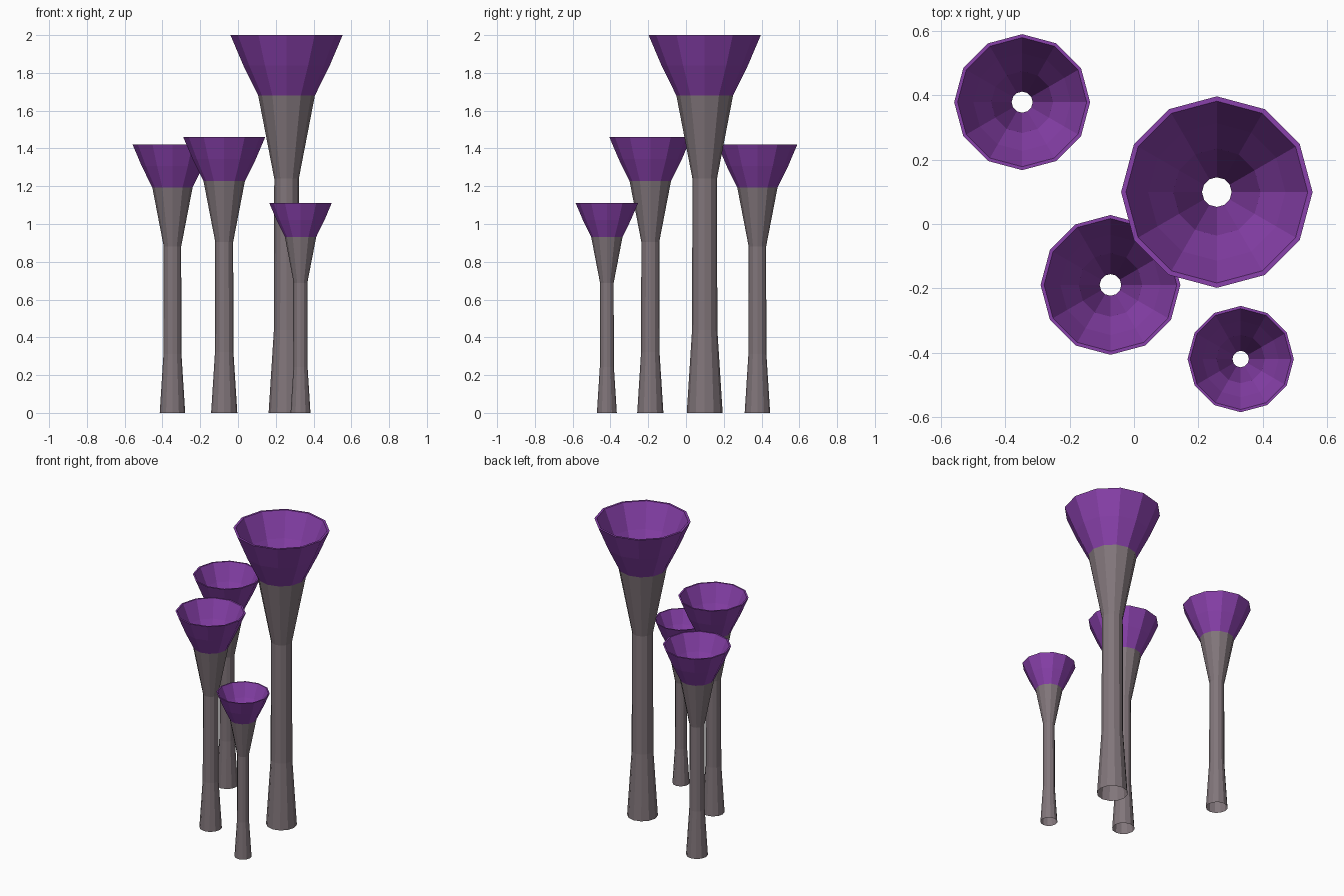
import bpy, bmesh, math

if "Cube" in bpy.data.objects:
    bpy.data.objects.remove(bpy.data.objects["Cube"])

SIDES = 12


def material(name, rgb):
    m = bpy.data.materials.new(name)
    m.diffuse_color = (*rgb, 1)
    m.use_nodes = True
    m.node_tree.nodes["Principled BSDF"].inputs["Base Color"].default_value = m.diffuse_color
    return m


GREY = material("grey stalk", (0.22, 0.18, 0.195))
PURPLE = material("purple cup", (0.25, 0.052, 0.41))

# Profiles of the tallest trumpet as (radius, height)
STALK = [(0.095, 0), (0.067, 0.44), (0.065, 1.24), (0.150, 1.68)]
CUP = [(0.150, 1.68), (0.229, 1.84), (0.297, 2.0)]
LINING = [(0.282, 2.0), (0.213, 1.84), (0.135, 1.69), (0.046, 1.24)]


def revolve(name, profile, mat, place, scale):
    """Spin a profile into a faceted open shell."""
    bm = bmesh.new()
    rings = []
    for r, z in profile:
        rings.append([bm.verts.new((r * math.cos(i * math.tau / SIDES),
                                    r * math.sin(i * math.tau / SIDES), z))
                      for i in range(SIDES)])
    for low, high in zip(rings, rings[1:]):
        for i in range(SIDES):
            j = (i + 1) % SIDES
            bm.faces.new((low[i], low[j], high[j], high[i]))
    me = bpy.data.meshes.new(name)
    bm.to_mesh(me)
    bm.free()
    me.materials.append(mat)
    ob = bpy.data.objects.new(name, me)
    ob.location = (*place, 0)
    ob.scale = (scale,) * 3
    bpy.context.collection.objects.link(ob)


# Four trumpets: name, ground position, height
for name, place, height in [("tall", (0.257, 0.099), 2.0),
                            ("front_left", (-0.073, -0.189), 1.46),
                            ("back_left", (-0.347, 0.378), 1.42),
                            ("small", (0.331, -0.419), 1.11)]:
    s = height / 2
    revolve(name + "_stalk", STALK, GREY, place, s)
    # outer cup, flat rim and inner lining in one shell
    revolve(name + "_cup", CUP + LINING, PURPLE, place, s)
